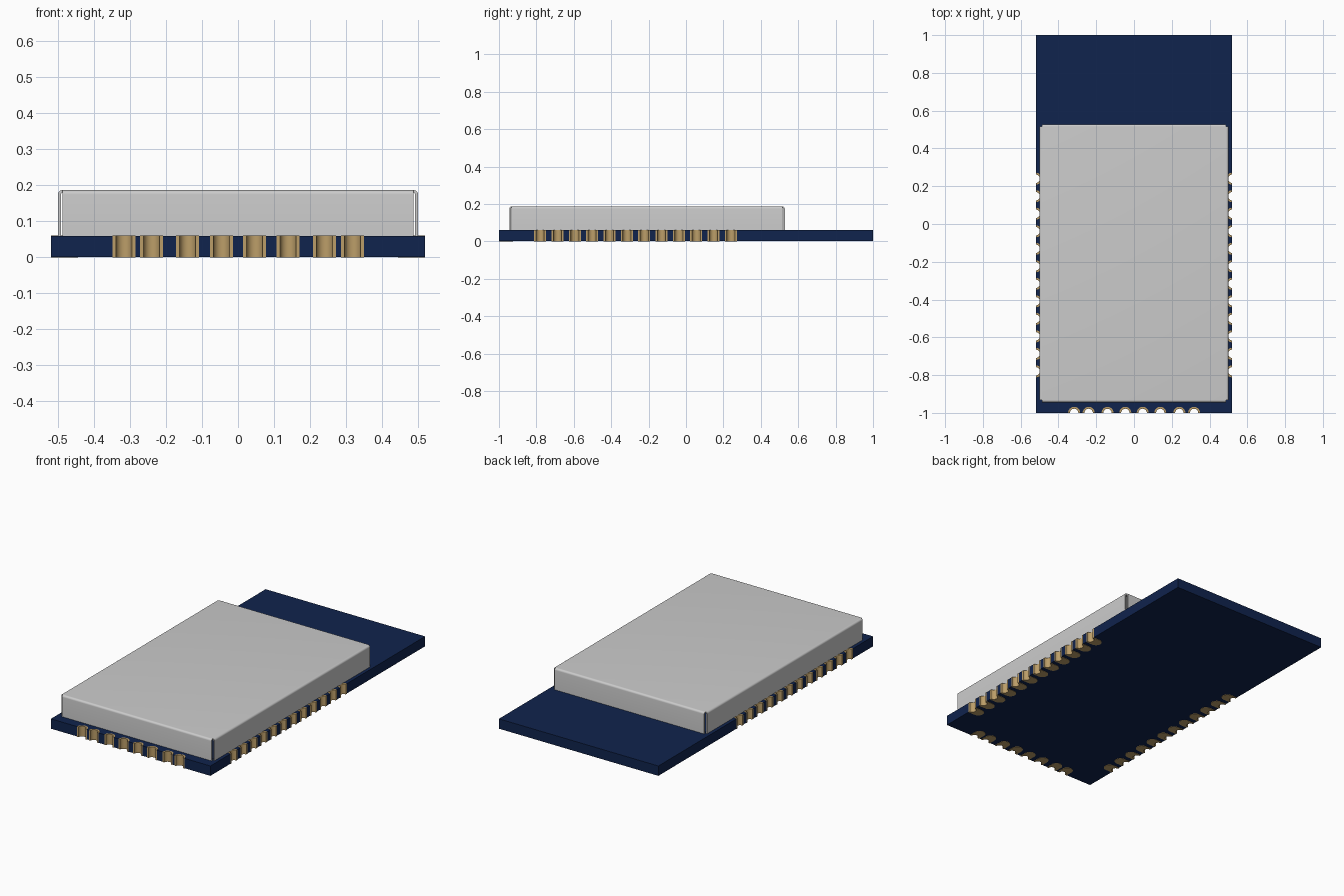
import bpy, bmesh, math
from mathutils import Vector

if "Cube" in bpy.data.objects:
    bpy.data.objects.remove(bpy.data.objects["Cube"])

HX, HY, TOP = 0.52, 1.0, 0.06      # board half sizes and top
R_OUT, R_IN = 0.032, 0.022         # plated edge notches
PAD_LEN, PAD_T = 0.075, 0.002      # pads on the underside
SX, SY0, SY1, SZ = 0.5, -0.944, 0.528, 0.187   # shield extents
BEND, SHEET = 0.012, 0.008         # shield bend radius, sheet thickness


def material(name, rgb):
    m = bpy.data.materials.new(name)
    m.diffuse_color = (*rgb, 1)
    m.use_nodes = True
    m.node_tree.nodes["Principled BSDF"].inputs["Base Color"].default_value = m.diffuse_color
    return m


navy = material("navy board", (0.005, 0.017, 0.075))
gold = material("gold plating", (0.50, 0.34, 0.14))
silver = material("silver metal", (0.60, 0.60, 0.60))


def prism(bm, pts, along):
    """Closed prism: a flat outline swept along a vector."""
    a = [bm.verts.new(p) for p in pts]
    b = [bm.verts.new(Vector(p) + Vector(along)) for p in pts]
    bm.faces.new(a)
    bm.faces.new(b[::-1])
    n = len(a)
    for i in range(n):
        bm.faces.new((a[i], b[i], b[(i + 1) % n], a[(i + 1) % n]))


def finish(bm, name, mat):
    bmesh.ops.recalc_face_normals(bm, faces=bm.faces)
    me = bpy.data.meshes.new(name)
    bm.to_mesh(me)
    bm.free()
    ob = bpy.data.objects.new(name, me)
    bpy.context.collection.objects.link(ob)
    me.materials.append(mat)
    bpy.ops.object.select_all(action='DESELECT')
    ob.select_set(True)
    bpy.context.view_layer.objects.active = ob
    bpy.ops.object.shade_smooth_by_angle(angle=math.radians(35))
    return ob


def arc(r, n=16):
    """Half circle from (-r, 0) over (0, r) to (r, 0)."""
    return [(-r * math.cos(math.pi * i / n), r * math.sin(math.pi * i / n))
            for i in range(n + 1)]


def place(pts, c, t, z):
    """Map (along edge, inward) points to the board; inward is left of t."""
    return [Vector((c[0] + u * t[0] - v * t[1], c[1] + u * t[1] + v * t[0], z))
            for u, v in pts]


# Notch centres with edge directions, counter-clockwise round the board
front = [((x, -HY), (1, 0)) for x in
         (-0.317, -0.24, -0.14, -0.046, 0.046, 0.139, 0.24, 0.318)]
ys = [-0.78 + 0.0927 * i for i in range(12)]
right = [((HX, y), (0, 1)) for y in ys]
left = [((-HX, y), (0, -1)) for y in reversed(ys)]

# Circuit board with notched edges
outline = [Vector((-HX, -HY, PAD_T))]
for group, corners in ((front, [(HX, -HY)]),
                       (right, [(HX, HY), (-HX, HY)]), (left, [])):
    for c, t in group:
        outline += place(arc(R_OUT), c, t, PAD_T)
    outline += [Vector((*p, PAD_T)) for p in corners]
bm = bmesh.new()
prism(bm, outline, (0, 0, TOP - PAD_T))
finish(bm, "circuit_board", navy)

# Plated half-round notches and the longer pads below them
ring = arc(R_OUT) + arc(R_IN)[::-1]
pad = ([(-R_OUT, 0)] + [(u, v + PAD_LEN - R_OUT) for u, v in arc(R_OUT)]
       + [(R_OUT, 0)] + arc(R_IN)[::-1])
for name, group in (("front", front), ("right", right), ("left", left)):
    bm = bmesh.new()
    for c, t in group:
        prism(bm, place(ring, c, t, PAD_T), (0, 0, TOP - PAD_T + 0.001))
        prism(bm, place(pad, c, t, 0), (0, 0, PAD_T))
    finish(bm, name + "_contacts", gold)

# Folded sheet shield: top plate and four bent walls, open at the corners
x, y0, y1 = SX - BEND, SY0 + BEND, SY1 - BEND
bm = bmesh.new()
prism(bm, [(-x, y0, SZ - SHEET), (x, y0, SZ - SHEET),
           (x, y1, SZ - SHEET), (-x, y1, SZ - SHEET)], (0, 0, SHEET))
N = 6
angles = [math.pi / 2 * i / N for i in range(N + 1)]
wall = [(BEND * math.sin(a), SZ - BEND + BEND * math.cos(a)) for a in angles]
inner = BEND - SHEET
wall += [(BEND, TOP), (inner, TOP)]
wall += [(inner * math.sin(a), SZ - BEND + inner * math.cos(a))
         for a in reversed(angles)]
for s, y in ((-1, y0), (1, y1)):
    prism(bm, [(-x, y + s * d, z) for d, z in wall], (2 * x, 0, 0))
for s in (-1, 1):
    prism(bm, [(s * (x + d), y0, z) for d, z in wall], (0, y1 - y0, 0))
bmesh.ops.remove_doubles(bm, verts=bm.verts, dist=1e-5)
# drop the hidden seams where walls meet the plate
cx, cy = 0, (y0 + y1) / 2
seams = []
for f in bm.faces:
    c = f.calc_center_median()
    if abs(c.z - (SZ - SHEET / 2)) < 1e-4 and len(f.verts) == 4 and abs(f.normal.z) < 0.1:
        seams.append(f)
bmesh.ops.delete(bm, geom=seams, context='FACES')
finish(bm, "metal_shield", silver)
